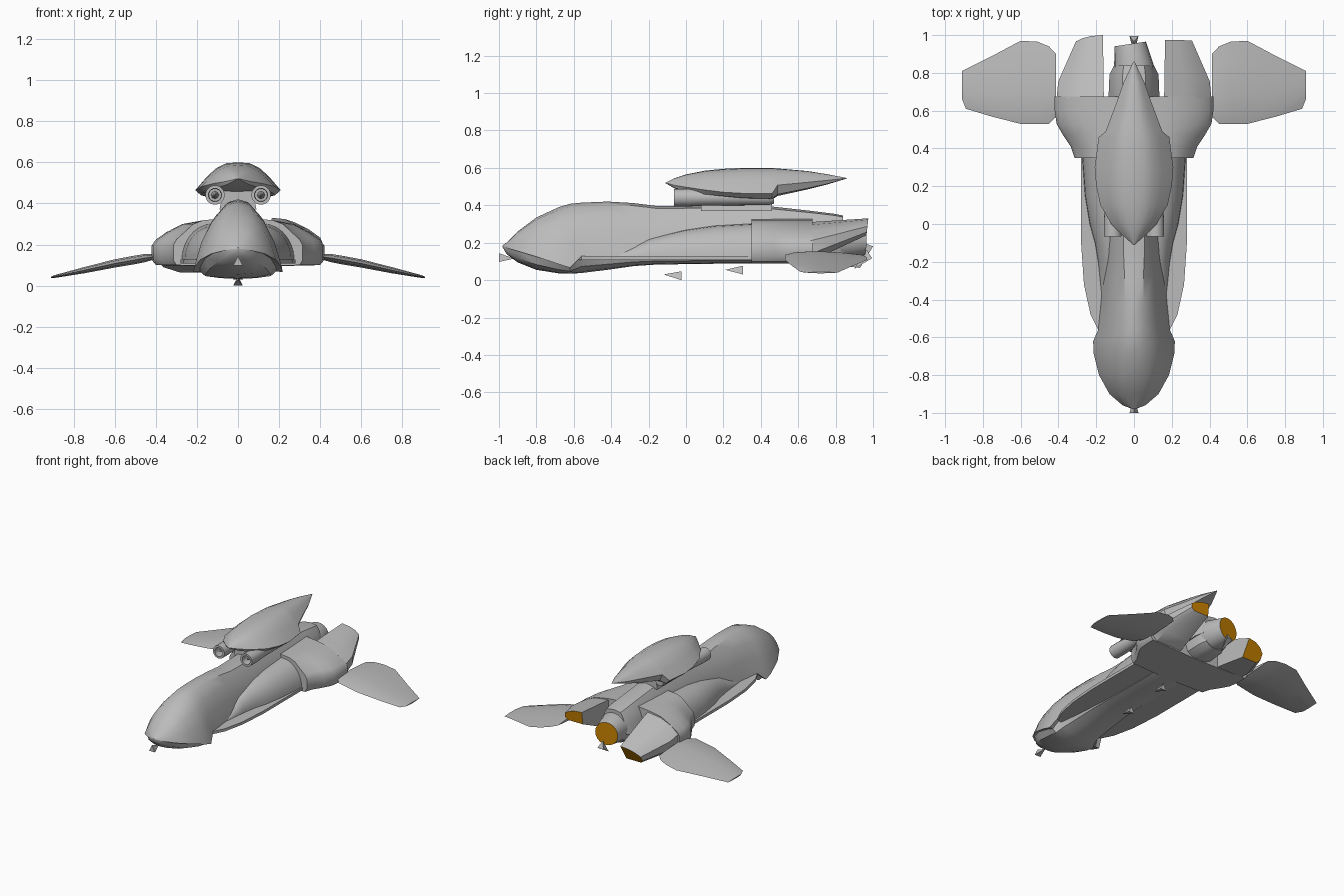
import bpy
from math import cos, sin, pi, radians

cube = bpy.data.objects.get("Cube")
if cube:
    bpy.data.objects.remove(cube, do_unlink=True)


def material(name, colour):
    mat = bpy.data.materials.new(name)
    mat.use_nodes = True
    mat.diffuse_color = colour
    bsdf = next(n for n in mat.node_tree.nodes if n.type == 'BSDF_PRINCIPLED')
    bsdf.inputs["Base Color"].default_value = colour
    bsdf.inputs["Roughness"].default_value = 0.6
    return mat


GREY = material("hull grey", (0.5, 0.5, 0.5, 1))
ORANGE = material("engine orange", (0.6, 0.23, 0.0, 1))


def build(name, verts, faces, mirror=False, angle=35):
    mesh = bpy.data.meshes.new(name)
    mesh.from_pydata(verts, [], faces)
    mesh.materials.append(GREY)
    mesh.materials.append(ORANGE)
    obj = bpy.data.objects.new(name, mesh)
    bpy.context.collection.objects.link(obj)
    bpy.ops.object.select_all(action='DESELECT')
    bpy.context.view_layer.objects.active = obj
    obj.select_set(True)
    bpy.ops.object.mode_set(mode='EDIT')
    bpy.ops.mesh.select_all(action='SELECT')
    bpy.ops.mesh.normals_make_consistent(inside=False)
    bpy.ops.object.mode_set(mode='OBJECT')
    bpy.ops.object.shade_smooth_by_angle(angle=radians(angle))
    if mirror:
        obj.modifiers.new("mirror", 'MIRROR').use_mirror_merge = False
    return obj


def loft(name, rings, glow=False, **options):
    """Skin a list of equal rings; a glowing loft gets an orange last cap."""
    n = len(rings[0])
    verts = [p for ring in rings for p in ring]
    faces = [(r * n + i, r * n + (i + 1) % n, (r + 1) * n + (i + 1) % n, (r + 1) * n + i)
             for r in range(len(rings) - 1) for i in range(n)]
    last = len(rings) * n - n
    faces += [tuple(range(n)), tuple(range(last, last + n))]
    obj = build(name, verts, faces, **options)
    if glow:
        obj.data.polygons[len(faces) - 1].material_index = 1
    return obj


def symmetric(y, half):
    """Close a half section, given from top centre to bottom centre."""
    return [(x, y, z) for x, z in half] + [(-x, y, z) for x, z in half[-2:0:-1]]


def circle(x, y, z, r, n=20, yaw=0):
    return [(x + r * cos(a), y + yaw * r * cos(a), z + r * sin(a))
            for a in (2 * pi * i / n for i in range(n))]


# Main hull with overhanging brow: y, top z, top half width, half width, lip z, keel z
hull_rows = [(-.98, .185, .003, .006, .18, .175), (-.96, .2, .02, .06, .172, .14),
             (-.9, .26, .05, .13, .155, .095), (-.8, .335, .065, .185, .125, .055),
             (-.68, .39, .065, .215, .085, .036), (-.62, .408, .06, .216, .066, .034),
             (-.56, .414, .055, .19, .125, .038), (-.42, .42, .05, .175, .13, .055),
             (-.28, .412, .05, .165, .13, .075), (-.16, .397, .055, .155, .13, .083),
             (.1, .398, .06, .15, .13, .087), (.4, .4, .06, .15, .13, .09),
             (.67, .37, .06, .135, .17, .09), (.79, .355, .06, .13, .18, .095),
             (.84, .345, .055, .105, .19, .105)]


def hull_half(zt, wt, w, ze, zb):
    h = zt - ze
    return [(0, zt), (wt, zt - .05 * h), (wt + .42 * (w - wt), zt - .27 * h),
            (wt + .75 * (w - wt), zt - .58 * h), (w, ze),
            (.86 * w, ze + .12 * (ze - zb)), (.74 * w, zb + .4 * (ze - zb)),
            (.4 * w, zb + .08 * (ze - zb)), (0, zb)]


loft("main_hull", [symmetric(y, hull_half(*row)) for y, *row in hull_rows])

# Side strakes: flat plates along both flanks
outline = [(.1, -.6), (.19, -.56), (.23, -.48), (.265, -.32), (.28, -.1), (.28, .36), (.1, .36)]
loft("side_strake", [[(x, y, z) for x, y in outline] for z in (.108, .128)], mirror=True)

# Flank blisters swelling towards the shoulders: y, outer x, top z
blister_rows = [(-.42, .168, .132), (-.3, .18, .175), (-.2, .19, .22), (-.1, .207, .245),
                (0, .235, .268), (.15, .26, .29), (.36, .275, .302)]
loft("flank_blister", [[(.08, y, .12), (.08, y, z)] +
                       [(.12 + (x - .12) * sin(a), y, .12 + (z - .12) * cos(a))
                        for a in (pi / 2 * i / 7 for i in range(8))]
                       for y, x, z in blister_rows], mirror=True)

# Shoulders carrying the wings and engines: y, outer x
shoulder_rows = [(.35, .315), (.41, .335), (.47, .375), (.53, .41), (.6, .42), (.675, .42)]


def shoulder_half(w):
    return [(0, .335), (.17, .318), (.5 * w + .06, .3), (.82 * w, .262), (.95 * w, .225),
            (w, .195), (w, .125), (.95 * w, .1), (0, .09)]


loft("shoulders", [symmetric(y, shoulder_half(w)) for y, w in shoulder_rows], angle=45)

# Vectoring engine pods, the left raised and the right lowered
pod_section = [(.16, .1), (.16, .31), (.27, .295), (.35, .26), (.41, .21), (.41, .14), (.37, .1)]


def pod(name, side, base, scale, end_y, lean):
    rings = []
    for t in (0, .3, 1):
        ring = []
        for x, z in pod_section:
            xe = .165 + (x - .16) * .57
            ze = base + (z - .1) * scale
            ye = end_y + lean * (z - .1) / .21
            k = t * t if t < 1 else 1
            ring.append((side * (x + (xe - x) * k), .665 + (ye - .665) * t, z + (ze - z) * t))
        rings.append(ring)
    loft(name, rings, glow=True)


pod("left_engine_pod", 1, .24, .43, .965, .01)
pod("right_engine_pod", -1, .065, .55, .93, .07)

# Central thruster, slightly yawed
loft("thruster", [circle(0, .76, .215, .105), circle(0, .84, .215, .105),
                  circle(-.02, .953, .215, .083, yaw=.15)], glow=True)

# Drooped wings: x, leading y, trailing y, mid z, half thickness
wing_rows = [(.412, .57, .9, .14, .014), (.45, .53, .94, .135, .02), (.51, .53, .965, .124, .021),
             (.6, .53, .97, .108, .02), (.75, .568, .89, .075, .015),
             (.89, .61, .82, .045, .007), (.91, .66, .81, .04, .004)]
chord = [(0, 0), (.12, .65), (.4, 1), (.75, .55), (1, 0), (.75, -.55), (.4, -1), (.12, -.65)]
loft("wing", [[(x, a + (b - a) * u, z + t * v) for u, v in chord]
              for x, a, b, z, t in wing_rows], mirror=True)

# Upper dorsal pod: y, top z, half width, edge z, belly z
dish_rows = [(-.11, .521, .004, .52, .518), (-.06, .545, .06, .507, .49),
             (0, .565, .12, .497, .472), (.1, .585, .178, .482, .455),
             (.2, .595, .2, .47, .445), (.3, .6, .208, .464, .435), (.46, .6, .187, .462, .43),
             (.49, .597, .15, .508, .45), (.65, .583, .09, .523, .485),
             (.75, .567, .055, .533, .51), (.86, .546, .003, .545, .543)]


def dish_half(zt, w, ze, zb):
    h = zt - ze
    return [(0, zt), (.27 * w, zt - .03 * h), (.5 * w, zt - .2 * h), (.72 * w, zt - .5 * h),
            (w, ze), (.86 * w, ze - .85 * (ze - zb)), (0, zb)]


loft("dorsal_pod", [symmetric(y, dish_half(*row)) for y, *row in dish_rows])

# Pylon joining the dorsal pod to the hull
pylon = [(0, .47), (.07, .47), (.09, .37), (0, .37)]
loft("dorsal_pylon", [symmetric(y, pylon) for y in (.08, .46)])

# Twin cannons with recessed bores and pointed cores
cannon = [(.47, .032), (.44, .04), (.1, .042), (.02, .047), (-.065, .047), (-.065, .032), (0, .03)]
loft("cannon", [circle(.112, y, .441, r) for y, r in cannon], mirror=True)
loft("cannon_core", [circle(.112, y, .441, r, 8) for y, r in ((.01, .022), (-.055, .002))],
     mirror=True)


# Small pointed sensors under the nose, belly and tail
def sensor(name, tip, back, rise=0):
    (y, z), (by, bz) = tip, back
    verts = [(0, y, z), (-.024, by, bz - .023), (.024, by, bz - .023), (0, by - rise, bz + .024)]
    build(name, verts, [(0, 1, 2), (0, 2, 3), (0, 3, 1), (1, 3, 2)])


sensor("nose_sensor", (-.92, .115), (-1.0, .12))
sensor("front_belly_sensor", (-.12, .03), (-.025, .023))
sensor("rear_belly_sensor", (.21, .055), (.305, .053))
sensor("tail_sensor", (.9, .06), (.995, .14), .03)
